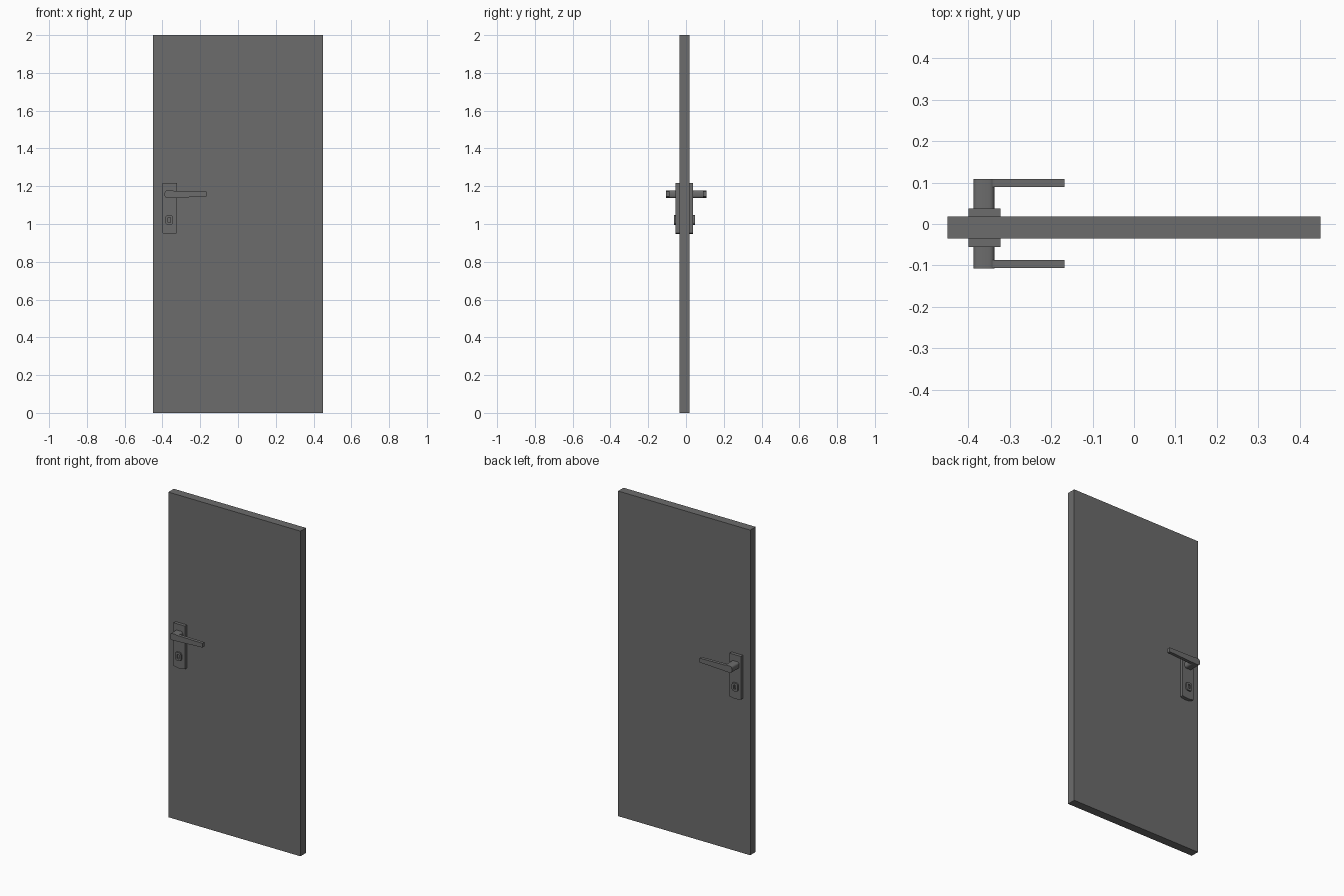
import bpy, bmesh, math

cube = bpy.data.objects.get("Cube")
if cube:
    bpy.data.objects.remove(cube)

grey = bpy.data.materials.new("dark grey")
grey.use_nodes = True
colour = (0.15, 0.15, 0.15, 1)
grey.diffuse_color = colour
grey.node_tree.nodes["Principled BSDF"].inputs["Base Color"].default_value = colour


def prism(name, profile, y0, y1, hole=None):
    """Extrude an (x, z) profile from y0 to y1; hole = (inset, depth) sinks the y1 face."""
    bm = bmesh.new()
    base = bm.faces.new([bm.verts.new((x, y0, z)) for x, z in profile])
    ext = bmesh.ops.extrude_face_region(bm, geom=[base], use_keep_orig=True)
    moved = [v for v in ext["geom"] if isinstance(v, bmesh.types.BMVert)]
    bmesh.ops.translate(bm, verts=moved, vec=(0, y1 - y0, 0))
    bmesh.ops.recalc_face_normals(bm, faces=bm.faces)
    if hole:
        front = next(f for f in bm.faces if all(v in moved for v in f.verts))
        bmesh.ops.inset_region(bm, faces=[front], thickness=hole[0])
        inner = bmesh.ops.extrude_discrete_faces(bm, faces=[front])["faces"][0]
        bmesh.ops.translate(bm, verts=inner.verts,
                            vec=(0, math.copysign(hole[1], y0 - y1), 0))
    mesh = bpy.data.meshes.new(name)
    bm.to_mesh(mesh)
    bm.free()
    mesh.materials.append(grey)
    obj = bpy.data.objects.new(name, mesh)
    bpy.context.collection.objects.link(obj)
    return obj


def rect(x0, x1, z0, z1):
    return [(x0, z0), (x1, z0), (x1, z1), (x0, z1)]


def rounded(x0, x1, z0, z1, r, steps=3):
    """Rounded rectangle profile."""
    pts = []
    corners = [(x1 - r, z1 - r), (x0 + r, z1 - r), (x0 + r, z0 + r), (x1 - r, z0 + r)]
    for i, (cx, cz) in enumerate(corners):
        for k in range(steps + 1):
            a = math.pi / 2 * (i + k / steps)
            pts.append((cx + r * math.cos(a), cz + r * math.sin(a)))
    return pts


# Door leaf
FRONT, BACK = -0.035, 0.018
prism("door_leaf", rect(-0.45, 0.45, 0, 2), FRONT, BACK)

# Cover plate outline with a slightly bowed lower edge
plate = [(-0.322, 1.217), (-0.40, 1.217)]
for k in range(7):
    t = k / 6
    plate.append((-0.40 + 0.078 * t, 0.952 - 0.006 * math.sin(math.pi * t)))

# Tapered lever outline
lever = [(-0.365, 1.137), (-0.337, 1.138), (-0.168, 1.146),
         (-0.168, 1.172), (-0.337, 1.175), (-0.365, 1.178)]

# Handle set on each face
for side, face, sign, reach in (("front", FRONT, -1, -0.107), ("back", BACK, 1, 0.109)):
    plate_y = face + sign * 0.02
    prism(side + "_cover_plate", plate, face, plate_y)
    post = prism(side + "_handle_post", rounded(-0.388, -0.337, 1.137, 1.178, 0.012),
                 plate_y, reach)
    prism(side + "_handle_lever", lever, reach - sign * 0.02, reach - sign * 0.0004)
    prism(side + "_lock_cylinder", rounded(-0.384, -0.344, 0.996, 1.047, 0.012),
          plate_y, plate_y + sign * 0.009, hole=(0.013, 0.008))
    # Smooth the rounded post
    bpy.ops.object.select_all(action='DESELECT')
    post.select_set(True)
    bpy.context.view_layer.objects.active = post
    bpy.ops.object.shade_smooth_by_angle(angle=math.radians(40))
